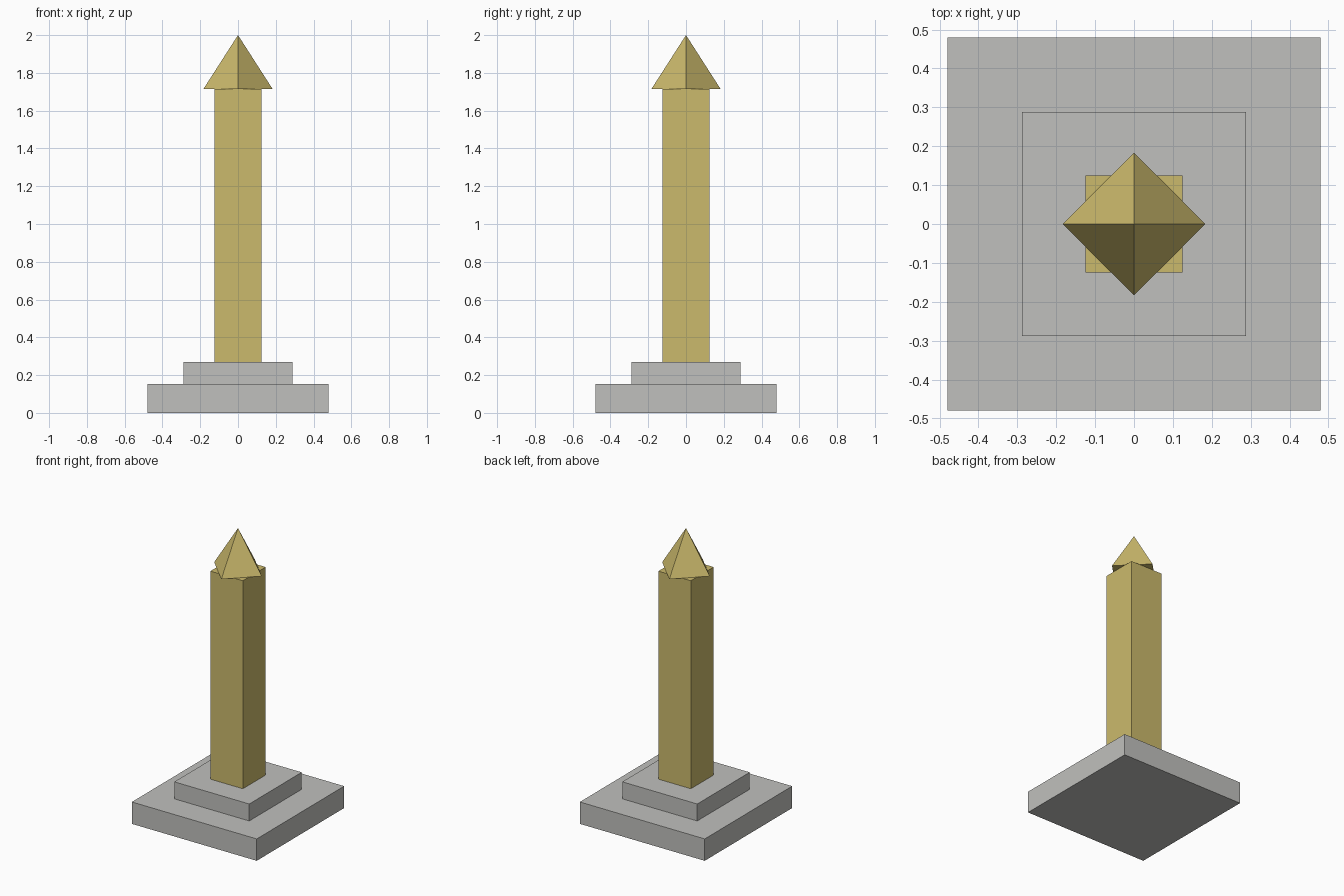
import bpy
import math

cube = bpy.data.objects.get("Cube")
if cube:
    bpy.data.objects.remove(cube, do_unlink=True)


def make_material(name, rgb):
    mat = bpy.data.materials.new(name)
    mat.use_nodes = True
    colour = (*rgb, 1.0)
    mat.diffuse_color = colour
    mat.node_tree.nodes["Principled BSDF"].inputs["Base Color"].default_value = colour
    return mat


stone = make_material("grey stone", (0.53, 0.53, 0.51))
gold = make_material("pale gold", (0.60, 0.49, 0.15))


def finish(name, mat):
    obj = bpy.context.object
    obj.name = name
    obj.data.name = name
    obj.data.materials.append(mat)
    return obj


def square_block(name, width, bottom, top, mat):
    """Square block centred on the vertical axis."""
    bpy.ops.mesh.primitive_cube_add(size=1, location=(0, 0, (bottom + top) / 2))
    bpy.context.object.scale = (width, width, top - bottom)
    bpy.ops.object.transform_apply(location=False, rotation=False, scale=True)
    return finish(name, mat)


# Stepped plinth
square_block("base_slab", 0.96, 0, 0.152, stone)
square_block("upper_step", 0.576, 0.152, 0.27, stone)

# Shaft
square_block("shaft", 0.25, 0.27, 1.715, gold)

# Four-sided cap, its corners over the middles of the shaft's sides
bpy.ops.mesh.primitive_cone_add(vertices=4, radius1=0.183, radius2=0,
                                depth=0.285, location=(0, 0, 1.8575))
finish("pyramid_cap", gold)
